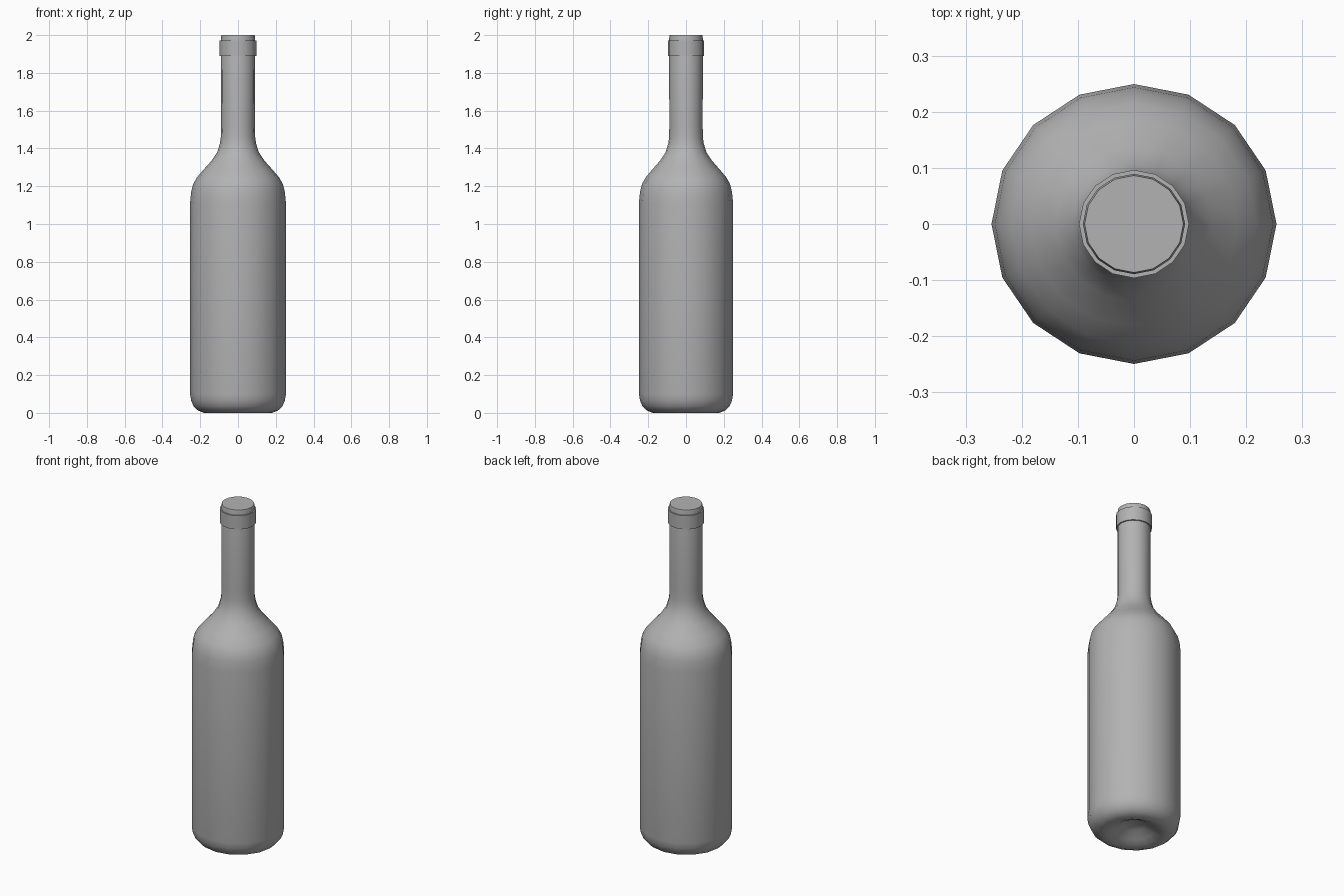
import bpy, bmesh, math

if "Cube" in bpy.data.objects:
    bpy.data.objects.remove(bpy.data.objects["Cube"])

SIDES = 16

# Mid-grey glass
glass = bpy.data.materials.new("dark_grey")
glass.diffuse_color = (0.45, 0.45, 0.45, 1)
glass.use_nodes = True
glass.node_tree.nodes["Principled BSDF"].inputs["Base Color"].default_value = glass.diffuse_color


def lathe(name, profile, closed=False):
    """Revolve (radius, z) points around z; radius 0 makes a pole."""
    bm = bmesh.new()
    rings = []
    for r, z in profile:
        if r == 0:
            rings.append([bm.verts.new((0, 0, z))] * SIDES)
        else:
            rings.append([bm.verts.new((r * math.cos(2 * math.pi * i / SIDES),
                                        0.982 * r * math.sin(2 * math.pi * i / SIDES), z))
                          for i in range(SIDES)])
    pairs = list(zip(rings, rings[1:]))
    if closed:
        pairs.append((rings[-1], rings[0]))
    for a, b in pairs:
        for i in range(SIDES):
            j = (i + 1) % SIDES
            corners = list(dict.fromkeys((a[i], a[j], b[j], b[i])))
            bm.faces.new(corners)
    bmesh.ops.recalc_face_normals(bm, faces=bm.faces)
    mesh = bpy.data.meshes.new(name)
    bm.to_mesh(mesh)
    bm.free()
    mesh.materials.append(glass)
    obj = bpy.data.objects.new(name, mesh)
    bpy.context.collection.objects.link(obj)
    bpy.ops.object.select_all(action='DESELECT')
    obj.select_set(True)
    bpy.context.view_layer.objects.active = obj
    bpy.ops.object.shade_smooth_by_angle(angle=math.radians(40))
    return obj


# Bottle with a dimpled base, round shoulder and closed mouth
lathe("bottle", [
    (0, 0.06), (0.06, 0.05), (0.11, 0.02), (0.15, 0.003), (0.18, 0.0),
    (0.212, 0.013), (0.235, 0.035), (0.248, 0.065), (0.254, 0.10),
    (0.254, 1.11), (0.248, 1.17), (0.238, 1.21), (0.219, 1.245),
    (0.185, 1.285), (0.14, 1.335), (0.11, 1.38), (0.096, 1.425),
    (0.091, 1.46), (0.09, 1.52), (0.091, 1.985), (0.088, 2.0), (0, 2.0)])

# Raised band below the mouth
lathe("neck_ring", [
    (0.085, 1.89), (0.098, 1.89), (0.098, 1.971), (0.085, 1.971)], closed=True)
